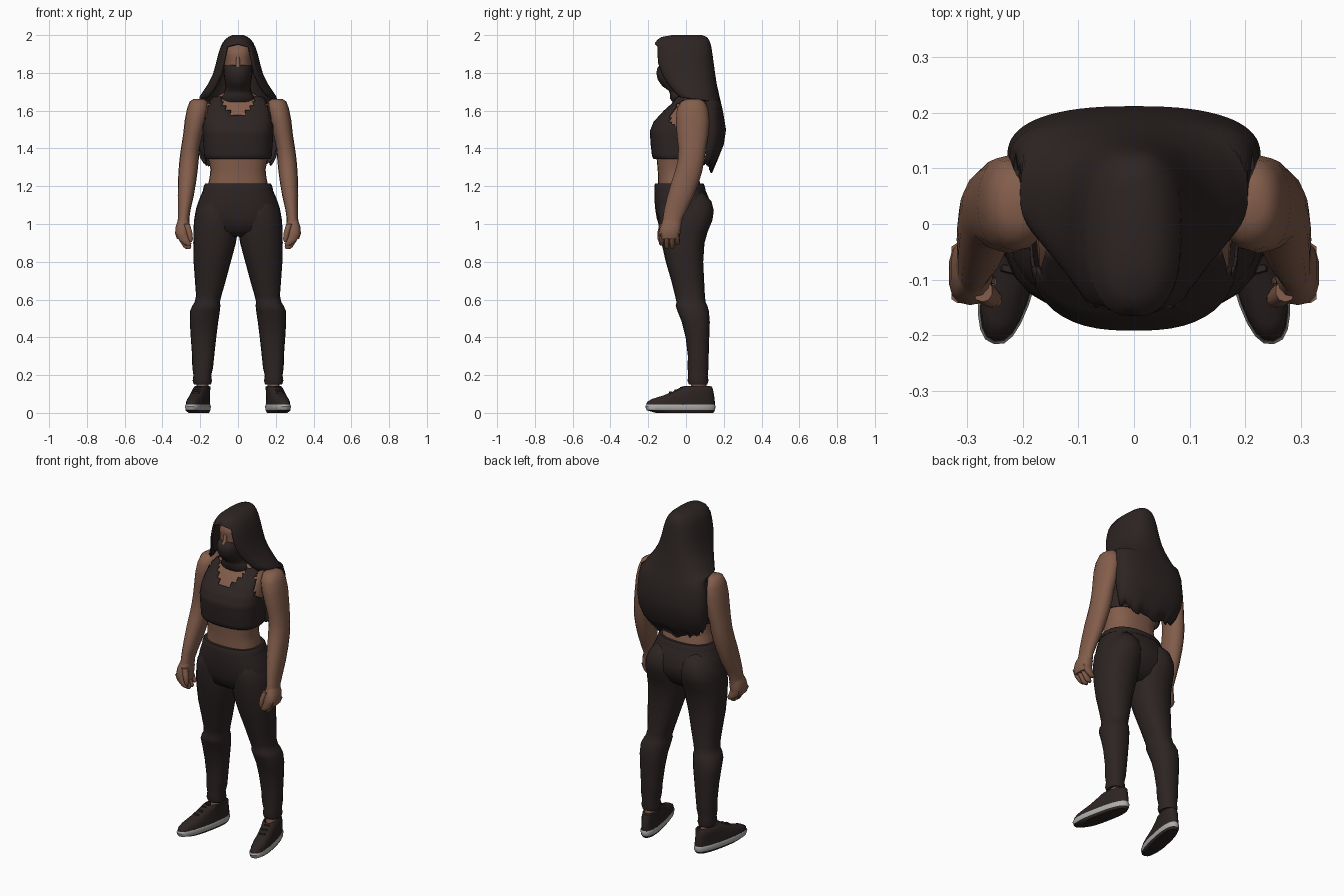
import bpy, bmesh, math, random
from mathutils import Matrix, Vector

random.seed(4)


def material(name, rgb):
    m = bpy.data.materials.new(name)
    m.diffuse_color = (*rgb, 1)
    return m


CLOTH = material("dark cloth", (0.026, 0.018, 0.017))
SKIN = material("brown skin", (0.23, 0.112, 0.072))
RUBBER = material("grey rubber", (0.42, 0.42, 0.41))


def curve(v, p):
    """Superellipse term: p = 2 is round, larger is boxier."""
    return math.copysign(abs(v) ** (2 / p), v)


def finish(name, bm, mats, mirror=False, angle=50):
    bmesh.ops.recalc_face_normals(bm, faces=bm.faces)
    me = bpy.data.meshes.new(name)
    bm.to_mesh(me)
    bm.free()
    ob = bpy.data.objects.new(name, me)
    bpy.context.collection.objects.link(ob)
    for m in mats:
        me.materials.append(m)
    for o in bpy.context.selected_objects:
        o.select_set(False)
    ob.select_set(True)
    bpy.context.view_layer.objects.active = ob
    bpy.ops.object.shade_smooth_by_angle(angle=math.radians(angle))
    if mirror:
        ob.modifiers.new("mirror", 'MIRROR')
    return ob


def loft(rings, n=16, p=2.3, steps=1, caps=True):
    """Skin horizontal rings given as (z, x0, x1, y0, y1)."""
    full = []
    for a, b in zip(rings, rings[1:]):
        full += [[u + (v - u) * s / steps for u, v in zip(a, b)] for s in range(steps)]
    full.append(rings[-1])
    bm = bmesh.new()
    loops = []
    for z, x0, x1, y0, y1 in full:
        loop = []
        for i in range(n):
            t = 2 * math.pi * i / n
            loop.append(bm.verts.new(((x0 + x1) / 2 + (x1 - x0) / 2 * curve(math.sin(t), p),
                                      (y0 + y1) / 2 - (y1 - y0) / 2 * curve(math.cos(t), p), z)))
        loops.append(loop)
    for a, b in zip(loops, loops[1:]):
        for i in range(n):
            j = (i + 1) % n
            bm.faces.new((a[i], a[j], b[j], b[i]))
    if caps:
        bm.faces.new(loops[0])
        bm.faces.new(loops[-1])
    return bm


def centred(rows):
    """Rows (z, half width, y0, y1) to rings centred on x = 0."""
    return [(z, -w, w, a, b) for z, w, a, b in rows]


# Bare torso
finish("torso", loft(centred([
    (1.14, .165, -.145, .09), (1.20, .160, -.148, .08), (1.25, .150, -.148, .065),
    (1.29, .146, -.150, .058), (1.34, .156, -.155, .06), (1.42, .170, -.160, .085),
    (1.50, .176, -.160, .105), (1.58, .176, -.118, .115), (1.64, .165, -.070, .11),
    (1.67, .120, -.050, .09), (1.70, .070, -.045, .07), (1.78, .055, -.045, .06)]), 24, 2.5), [SKIN])

# Cropped sports top with neckline and armholes cut away
top = loft(centred([
    (1.345, .174, -.172, .085), (1.36, .179, -.180, .088), (1.42, .183, -.187, .1),
    (1.49, .188, -.192, .118), (1.54, .188, -.172, .124), (1.59, .186, -.128, .126),
    (1.64, .174, -.080, .12), (1.675, .128, -.058, .1)]), 48, 2.6, 4, caps=False)
cut = []
for f in top.faces:
    x, y, z = f.calc_center_median()
    neck = y < .03 and z > 1.575 + 11 * x * x
    arm = z > 1.5 and abs(x) > .192 - (z - 1.5) * .3
    if neck or arm:
        cut.append(f)
bmesh.ops.delete(top, geom=cut, context='FACES')
finish("crop_top", top, [CLOTH]).modifiers.new("thickness", 'SOLIDIFY').thickness = .006

# Trousers: hips, waistband and legs
finish("trouser_hips", loft(centred([
    (.935, .06, -.09, .05), (.965, .19, -.135, .09), (1.03, .227, -.155, .13),
    (1.08, .223, -.163, .135), (1.14, .202, -.168, .12), (1.185, .182, -.166, .1)]), 24, 2.4), [CLOTH])
finish("waistband", loft(centred([
    (1.18, .186, -.168, .104), (1.205, .180, -.167, .098), (1.215, .172, -.163, .092)]), 24, 2.4), [CLOTH])
finish("trouser_leg", loft([
    (.15, .143, .233, .016, .113), (.17, .138, .240, .008, .119), (.20, .142, .236, .012, .115),
    (.24, .132, .242, .008, .119), (.30, .126, .243, .010, .120), (.40, .115, .250, -.002, .123),
    (.48, .105, .255, -.022, .126), (.54, .096, .254, -.046, .121), (.57, .093, .240, -.055, .112),
    (.585, .096, .230, -.050, .104), (.62, .088, .222, -.058, .100), (.70, .065, .228, -.078, .096),
    (.80, .038, .235, -.107, .091), (.90, .011, .237, -.130, .098), (.96, .002, .236, -.141, .115),
    (1.02, .002, .233, -.148, .140), (1.07, .004, .224, -.150, .147), (1.12, .02, .20, -.14, .135),
    (1.17, .04, .16, -.10, .09)], 20, 2.3), [CLOTH], True)

# Ankles
finish("ankle", loft([(.08, .152, .222, .02, .115), (.14, .155, .220, .025, .108),
                      (.20, .155, .222, .03, .105)], 12), [SKIN], True)


# Shoes, toes turned out around the ankle
def turn_out(bm):
    bmesh.ops.rotate(bm, verts=bm.verts, cent=Vector((.19, .06, 0)), matrix=Matrix.Rotation(math.radians(12), 3, 'Z'))


sole = loft([(.0, .152, .234, -.165, .145), (.014, .144, .242, -.215, .155),
             (.034, .141, .245, -.223, .158), (.044, .145, .241, -.218, .154)], 24, 2.5)
turn_out(sole)
sole.normal_update()
for f in sole.faces:
    f.material_index = 1 if max(v.co.z for v in f.verts) < .016 or len(f.verts) > 4 else 0
finish("shoe_sole", sole, [RUBBER, CLOTH], True, 35)
upper = loft([(.036, .144, .242, -.218, .154), (.058, .146, .240, -.213, .154), (.074, .148, .238, -.185, .153),
              (.092, .150, .236, -.125, .150), (.115, .150, .234, -.068, .146), (.138, .149, .228, -.025, .140),
              (.142, .156, .222, -.012, .130), (.120, .160, .218, .0, .120)], 24, 2.4)
turn_out(upper)
finish("shoe_upper", upper, [CLOTH], True)
for k in range(3):  # laces lying across the instep
    y, z = -.085 + .03 * k, .112 + .013 * k
    lace = loft([(z - .009, .172, .212, y - .009, y + .009), (z, .176, .208, y - .006, y + .006)], 8, 4)
    turn_out(lace)
    finish(f"shoe_lace_{k + 1}", lace, [CLOTH], True)

# Arms, from shoulder to wrist
finish("arm", loft([
    (1.662, .180, .235, .005, .070), (1.648, .160, .256, -.028, .100), (1.61, .155, .270, -.048, .118),
    (1.55, .165, .282, -.053, .124), (1.47, .188, .291, -.048, .118), (1.40, .203, .302, -.040, .106),
    (1.34, .208, .310, -.043, .098), (1.28, .214, .315, -.058, .086), (1.22, .222, .318, -.078, .068),
    (1.15, .234, .319, -.098, .042), (1.08, .250, .318, -.115, .008), (1.03, .258, .318, -.122, -.018),
    (.99, .256, .324, -.130, -.025)], 16, 2.2), [SKIN], True)

# Hands: palm, four fingers and a thumb
finish("palm", loft([(1.03, .262, .314, -.118, -.028), (.99, .254, .330, -.136, -.026), (.95, .255, .334, -.146, -.030),
                     (.92, .255, .324, -.142, -.036)], 14, 2.6), [SKIN], True)
for k, tip in enumerate((.885, .868, .870, .888)):
    y = -.130 + .028 * k
    finish(f"finger_{k + 1}", loft([(.95, .268, .330, y - .014, y + .014), (.915, .256, .314, y - .014, y + .014),
                                   (tip + .01, .246, .290, y - .012, y + .012),
                                   (tip, .252, .276, y - .006, y + .006)], 10), [SKIN], True)
finish("thumb", loft([(1.0, .255, .290, -.140, -.100), (.96, .242, .275, -.150, -.112), (.92, .238, .264, -.150, -.120),
                      (.905, .244, .256, -.144, -.128)], 10), [SKIN], True)

# Head with nose bridge and brow
finish("head", loft(centred([
    (1.72, .045, -.105, .05), (1.77, .064, -.125, .08), (1.83, .072, -.126, .095), (1.87, .073, -.122, .10),
    (1.89, .074, -.128, .10), (1.92, .073, -.122, .10), (1.95, .062, -.095, .085),
    (1.97, .035, -.05, .05)]), 20, 2.4), [SKIN])
finish("nose_bridge", loft(centred([(1.82, .017, -.152, -.10), (1.85, .011, -.138, -.10),
                                    (1.885, .009, -.129, -.10)]), 10), [SKIN])

# Face mask running down into a neck scarf
finish("face_mask", loft(centred([
    (1.645, .092, -.070, .08), (1.665, .095, -.086, .08), (1.69, .078, -.086, .07), (1.705, .070, -.090, .07),
    (1.73, .066, -.126, .075), (1.765, .072, -.150, .085), (1.80, .077, -.157, .095), (1.825, .077, -.152, .1),
    (1.842, .074, -.136, .1)]), 20, 2.2), [CLOTH])

# Hood that opens around the face and falls into a ragged cape
# Rows: z, half width, centre y, back y, opening angle each side of the front
hood_rows = [
    (2.00, .030, .005, .085, 0), (1.99, .052, -.01, .110, 0), (1.975, .070, -.015, .122, 0),
    (1.955, .084, -.018, .130, 0), (1.938, .092, -.020, .134, 35), (1.90, .105, -.018, .140, 36),
    (1.85, .117, -.014, .147, 38), (1.79, .134, .0, .155, 39), (1.74, .160, .02, .163, 40),
    (1.70, .186, .04, .172, 42), (1.672, .205, .055, .178, 46), (1.652, .216, .105, .183, 86),
    (1.60, .224, .118, .195, 86), (1.50, .228, .120, .212, 86), (1.42, .222, .118, .200, 86),
    (1.35, .200, .108, .172, 86), (1.275, .180, .096, .138, 86)]
hood = bmesh.new()
N = 36
loops = []
for r, (z, w, cy, yb, gap) in enumerate(hood_rows):
    loop = []
    for i in range(N + 1):
        t = math.radians(gap + (360 - 2 * gap) * i / N)
        x = w * curve(math.sin(t), 2.5)
        hem = 1.4 * x * x + random.uniform(-.012, .016) if r == len(hood_rows) - 1 else 0
        loop.append(hood.verts.new((x, cy - (yb - cy) * curve(math.cos(t), 2.5), z + hem)))
    loops.append(loop)
for a, b in zip(loops, loops[1:]):
    for i in range(N):
        hood.faces.new((a[i], a[i + 1], b[i + 1], b[i]))
hood.faces.new(loops[0][:-1])
bmesh.ops.remove_doubles(hood, verts=hood.verts, dist=.0005)
ob = finish("hooded_cape", hood, [CLOTH])
ob.modifiers.new("thickness", 'SOLIDIFY').thickness = .012
